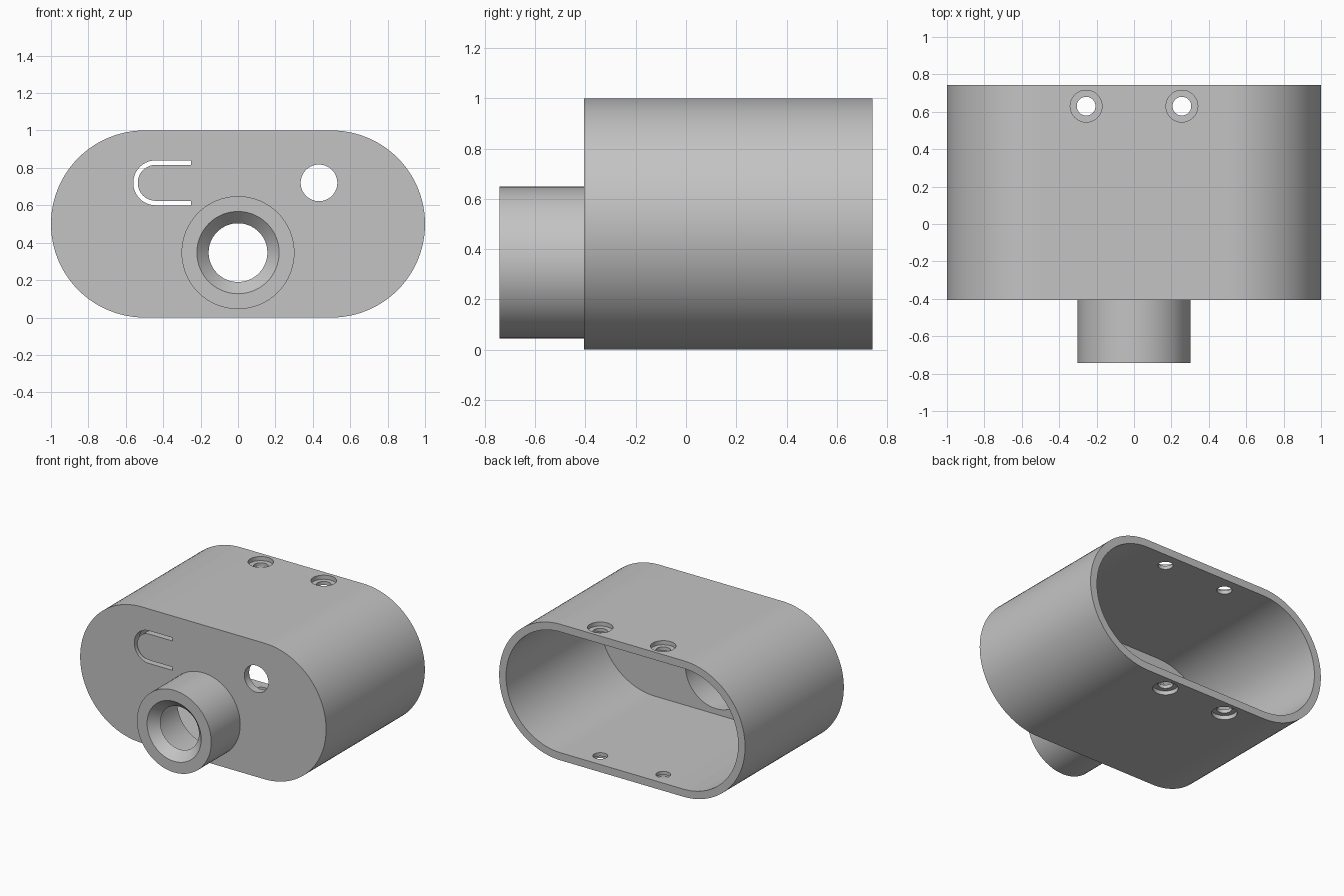
import bpy, bmesh
from math import pi, cos, sin, radians

old = bpy.data.objects.get("Cube")
if old:
    bpy.data.objects.remove(old)

grey = bpy.data.materials.new("light grey")
grey.use_nodes = True
grey.diffuse_color = (0.55, 0.55, 0.55, 1)
grey.node_tree.nodes["Principled BSDF"].inputs["Base Color"].default_value = (0.55, 0.55, 0.55, 1)

FRONT, BACK, WALL = -0.405, 0.742, 0.056


def arc(cx, cy, r, start, end, n=40):
    """Points along an arc, angles in degrees."""
    steps = [radians(start + (end - start) * i / n) for i in range(n + 1)]
    return [(cx + r * cos(a), cy + r * sin(a)) for a in steps]


def circle(cx, cy, r):
    return arc(cx, cy, r, 0, 360, 64)[:-1]


def stadium(r):
    return arc(0.5, 0.5, r, -90, 90, 48) + arc(-0.5, 0.5, r, 90, 270, 48)


def finish(name, bm):
    bmesh.ops.recalc_face_normals(bm, faces=bm.faces)
    mesh = bpy.data.meshes.new(name)
    bm.to_mesh(mesh)
    bm.free()
    mesh.materials.append(grey)
    obj = bpy.data.objects.new(name, mesh)
    bpy.context.collection.objects.link(obj)
    return obj


def prism(name, outline, lo, hi, vertical=False):
    """Extrude an outline along y, or along z when vertical."""
    bm = bmesh.new()
    place = (lambda p, d: (p[0], p[1], d)) if vertical else (lambda p, d: (p[0], d, p[1]))
    face = bm.faces.new([bm.verts.new(place(p, lo)) for p in outline])
    new = bmesh.ops.extrude_face_region(bm, geom=[face])["geom"]
    shift = (0, 0, hi - lo) if vertical else (0, hi - lo, 0)
    bmesh.ops.translate(bm, vec=shift, verts=[g for g in new if isinstance(g, bmesh.types.BMVert)])
    return finish(name, bm)


def select(obj):
    bpy.ops.object.select_all(action="DESELECT")
    obj.select_set(True)
    bpy.context.view_layer.objects.active = obj


def cut(obj, cutter):
    cutter.hide_render = True
    mod = obj.modifiers.new("cut", "BOOLEAN")
    mod.operation = "DIFFERENCE"
    mod.solver = "EXACT"
    mod.object = cutter
    select(obj)
    bpy.ops.object.modifier_apply(modifier=mod.name)
    bpy.data.objects.remove(cutter)


# Housing: an open-backed stadium shell
housing = prism("housing", stadium(0.5), FRONT, BACK)
cut(housing, prism("cavity_cutter", stadium(0.5 - WALL), FRONT + WALL, BACK + 0.2))

# Front wall openings: nozzle bore, round port and U-shaped slot
u_slot = ([(-0.25, 0.84)] + arc(-0.44, 0.72, 0.12, 90, 270) + [(-0.25, 0.60), (-0.25, 0.624)]
          + arc(-0.44, 0.72, 0.096, 270, 90) + [(-0.25, 0.816)])
for outline in (circle(0, 0.347, 0.25), circle(0.433, 0.72, 0.098), u_slot):
    cut(housing, prism("front_cutter", outline, FRONT - 0.1, FRONT + WALL + 0.1))

# Counterbored screw holes, top and bottom
for x in (-0.256, 0.256):
    cut(housing, prism("screw_cutter", circle(x, 0.63, 0.05), -0.1, 1.1, True))
    for lo, hi in ((-0.1, 0.03), (0.97, 1.1)):
        cut(housing, prism("counterbore_cutter", circle(x, 0.63, 0.085), lo, hi, True))

# Nozzle: turned sleeve with a chamfered lip and a wider bore behind it
bm = bmesh.new()
profile = [(0.302, FRONT), (0.302, -0.742), (0.22, -0.742), (0.157, -0.677),
           (0.25, -0.677), (0.25, FRONT)]
rings = [[bm.verts.new((x, y, z)) for x, z in circle(0, 0.347, r)] for r, y in profile]
for a, b in zip(rings, rings[1:]):
    for i in range(len(a)):
        j = (i + 1) % len(a)
        bm.faces.new((a[i], a[j], b[j], b[i]))
nozzle = finish("nozzle", bm)

for obj in (housing, nozzle):
    select(obj)
    bpy.ops.object.shade_smooth_by_angle(angle=radians(30))
